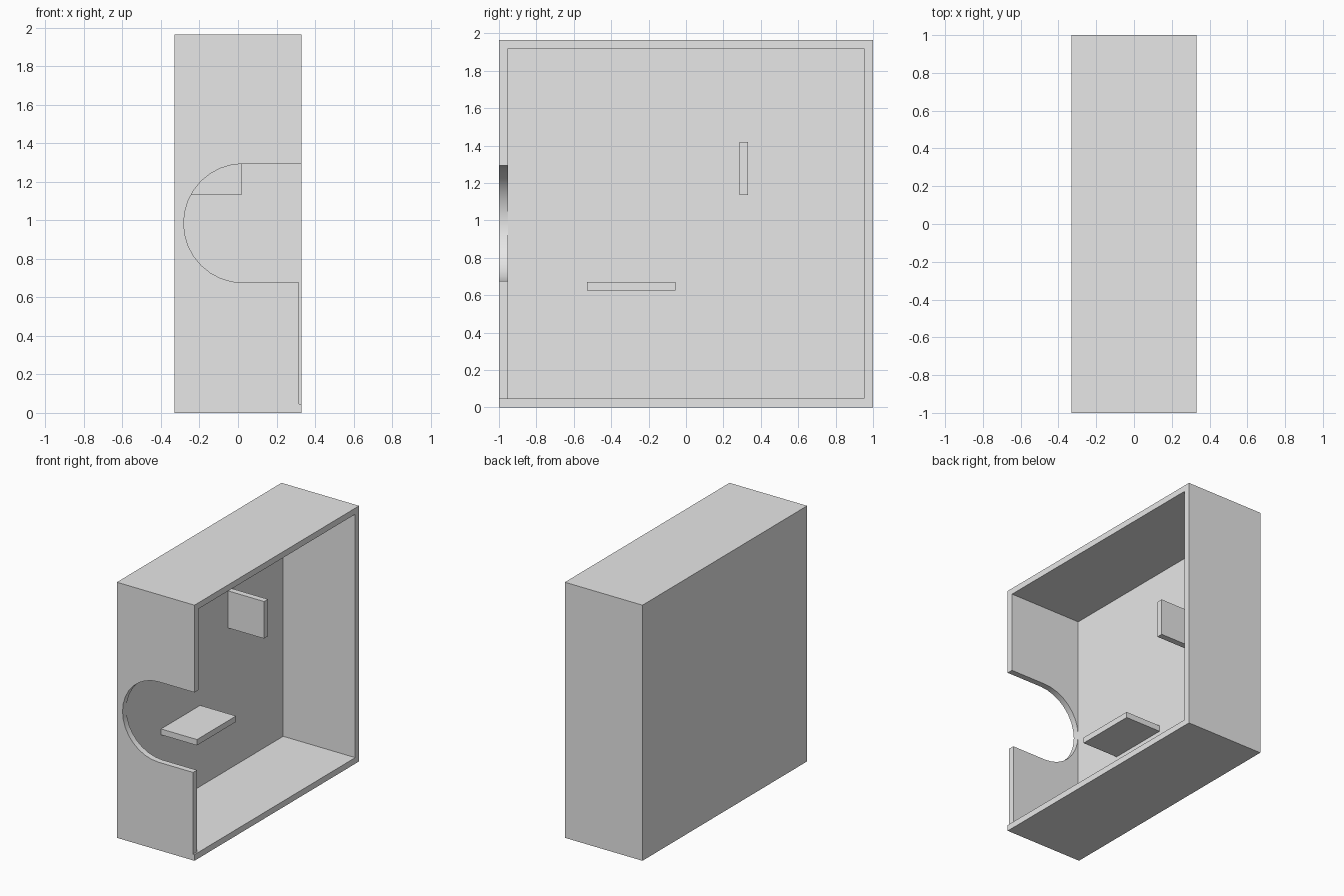
import bpy, bmesh
from math import sin, cos, pi

cube = bpy.data.objects.get("Cube")
if cube:
    bpy.data.objects.remove(cube, do_unlink=True)

# Overall sizes
X, Y, H, T = 0.33, 1.0, 1.965, 0.047
INNER = -X + T          # inner face of the side panel
OVER = 0.1              # how far cutters stick out

grey = bpy.data.materials.new("plain grey")
grey.use_nodes = True
grey.diffuse_color = (0.8, 0.8, 0.8, 1)
grey.node_tree.nodes["Principled BSDF"].inputs["Base Color"].default_value = (0.8, 0.8, 0.8, 1)


def prism(name, outline, y0, y1):
    """Extrude an (x, z) outline from y0 to y1."""
    bm = bmesh.new()
    face = bm.faces.new([bm.verts.new((x, y0, z)) for x, z in outline])
    ext = bmesh.ops.extrude_face_region(bm, geom=[face])
    moved = [v for v in ext["geom"] if isinstance(v, bmesh.types.BMVert)]
    bmesh.ops.translate(bm, verts=moved, vec=(0, y1 - y0, 0))
    bmesh.ops.recalc_face_normals(bm, faces=bm.faces)
    mesh = bpy.data.meshes.new(name)
    bm.to_mesh(mesh)
    bm.free()
    mesh.materials.append(grey)
    obj = bpy.data.objects.new(name, mesh)
    bpy.context.collection.objects.link(obj)
    return obj


def box(name, x0, x1, y0, y1, z0, z1):
    return prism(name, [(x0, z0), (x1, z0), (x1, z1), (x0, z1)], y0, y1)


def activate(obj):
    bpy.ops.object.select_all(action="DESELECT")
    obj.select_set(True)
    bpy.context.view_layer.objects.active = obj


def cut(obj, cutter):
    mod = obj.modifiers.new("cut", "BOOLEAN")
    mod.operation, mod.solver, mod.object = "DIFFERENCE", "EXACT", cutter
    activate(obj)
    bpy.ops.object.modifier_apply(modifier=mod.name)
    bpy.data.objects.remove(cutter, do_unlink=True)


# Hollow case, open on its left side
case = box("case", -X, X, -Y, Y, 0, H)
cut(case, box("cavity_cutter", INNER, X + OVER, -Y + T, Y - T, T, H - T))

# Round-ended slot through the front wall
R, CX, CZ, SEG = 0.309, 0.027, 0.985, 16
arc = [(CX - R * sin(pi * i / SEG), CZ + R * cos(pi * i / SEG)) for i in range(SEG + 1)]
slot = arc + [(X + OVER, CZ - R), (X + OVER, CZ + R)]
cut(case, prism("slot_cutter", slot, -Y - OVER, -Y + T + OVER))

# Lower front wall stops slightly short of the rim
cut(case, box("step_cutter", X - 0.012, X + OVER, -Y - OVER, -Y + T + OVER, T, CZ))

activate(case)
bpy.ops.object.shade_smooth_by_angle(angle=pi / 6)

# Small plates standing on the inner face of the side panel
TAB_END = 0.022
box("shelf_tab", INNER - T / 2, TAB_END, -0.53, -0.055, 0.625, 0.67)
box("upright_tab", INNER - T / 2, TAB_END, 0.285, 0.332, 1.135, 1.42)
